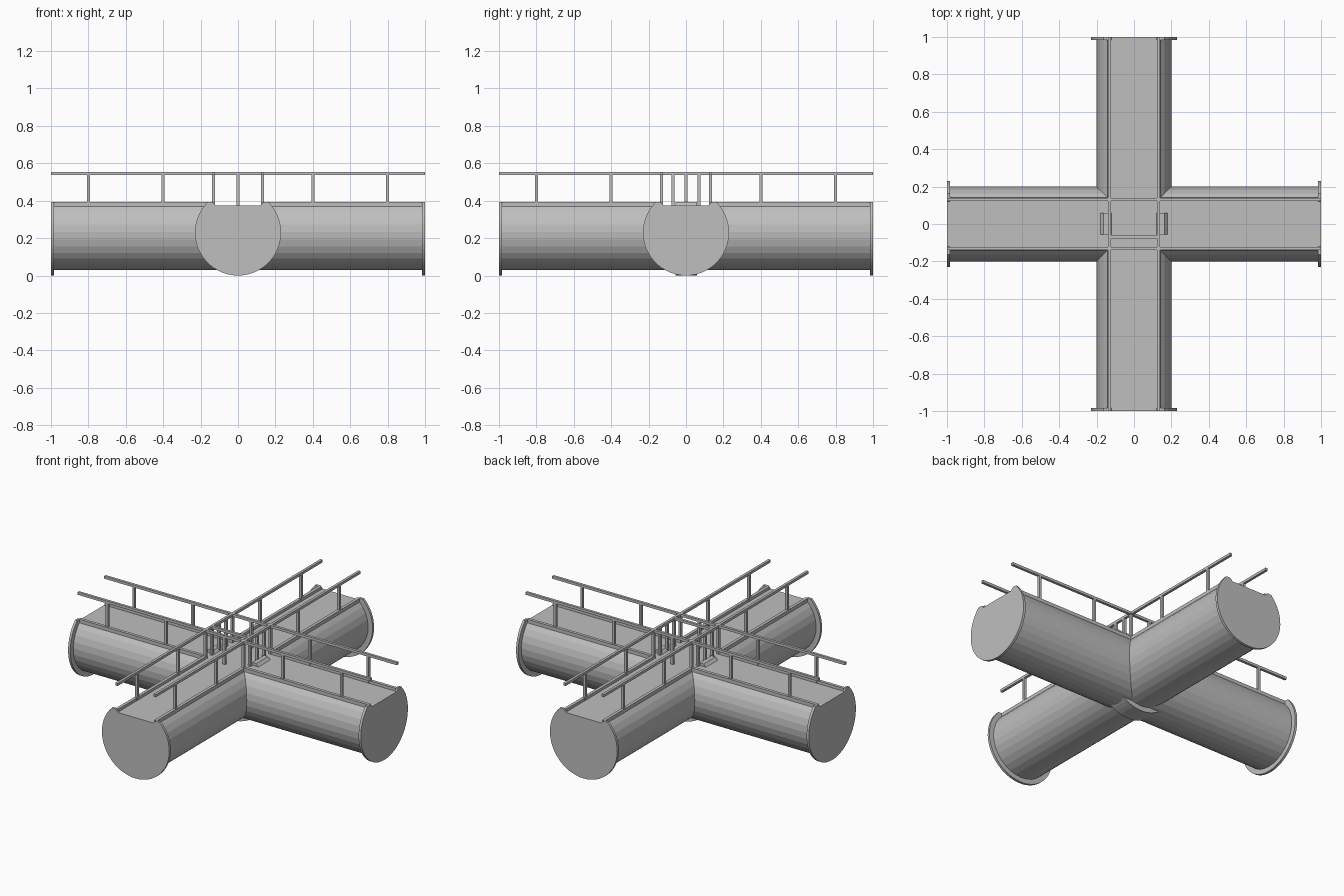
import bpy, bmesh, math
from mathutils import Matrix, Vector

if "Cube" in bpy.data.objects:
    bpy.data.objects.remove(bpy.data.objects["Cube"])

ZC, R, RF = 0.23, 0.20, 0.23      # tube axis height, tube radius, flange radius
FLOOR, CURB = 0.375, 0.392        # walkway and kerb heights
RAIL = 0.13                       # railing offset from the walkway centre

grey = bpy.data.materials.new("plain grey")
grey.diffuse_color = (0.52, 0.52, 0.52, 1)
grey.use_nodes = True
grey.node_tree.nodes["Principled BSDF"].inputs["Base Color"].default_value = grey.diffuse_color


def finish(bm, name):
    bmesh.ops.remove_doubles(bm, verts=bm.verts, dist=1e-5)
    bmesh.ops.recalc_face_normals(bm, faces=bm.faces)
    me = bpy.data.meshes.new(name)
    bm.to_mesh(me)
    bm.free()
    me.materials.append(grey)
    ob = bpy.data.objects.new(name, me)
    bpy.context.collection.objects.link(ob)
    return ob


def box(bm, lo, hi, turn=0):
    m = Matrix.Rotation(turn, 4, 'Z')
    size = [b - a for a, b in zip(lo, hi)]
    mid = Vector([(a + b) / 2 for a, b in zip(lo, hi)])
    bmesh.ops.create_cube(bm, size=1, matrix=m @ Matrix.Translation(mid) @ Matrix.Diagonal((*size, 1)))


def arc(r, z, n):
    """Open circle below height z, from the right edge round the bottom to the left edge."""
    a = math.asin((z - ZC) / r)
    span = math.pi + 2 * a
    return [(r * math.cos(a - span * i / n), ZC + r * math.sin(a - span * i / n)) for i in range(n + 1)]


def loft(bm, prof, s0, s1, turn=0, caps=True):
    """Extrude a (side, height) profile between the positions s0(side) and s1."""
    m = Matrix.Rotation(turn, 4, 'Z')
    a = [bm.verts.new(m @ Vector((u, s0(u), z))) for u, z in prof]
    b = [bm.verts.new(m @ Vector((u, s1, z))) for u, z in prof]
    n = len(prof)
    for i in range(n):
        j = (i + 1) % n
        bm.faces.new((a[i], a[j], b[j], b[i]))
    if caps:
        bm.faces.new(a[::-1])
        bm.faces.new(b)


quarters = [k * math.pi / 2 for k in range(4)]

# four tube arms mitred together at the crossing, flat walkway on top
bm = bmesh.new()
tube = arc(R, FLOOR, 24) + [(0, FLOOR)]
for q in quarters:
    loft(bm, tube, abs, 0.985, q, caps=False)
finish(bm, "crossing_tubes")

# end flanges with a notch for the walkway
notch = [(-0.135, CURB), (-0.12, FLOOR), (0.12, FLOOR), (0.135, CURB)]
flange = arc(RF, CURB, 40) + notch
bm = bmesh.new()
for q in quarters:
    loft(bm, flange, lambda u: 0.985, 1.0, q)
finish(bm, "end_flanges")

# wide band around the middle of the crossing
bm = bmesh.new()
loft(bm, flange, lambda u: -0.055, 0.06)
finish(bm, "centre_band")

# kerbs along both edges of each arm
bm = bmesh.new()
for q in quarters:
    for s in (-1, 1):
        u = sorted((s * 0.123, s * 0.142))
        box(bm, (u[0], 0.123, FLOOR - 0.01), (u[1], 0.99, CURB), q)
finish(bm, "walkway_kerbs")

# handrails and posts along both walkways
t = 0.008
bm = bmesh.new()
for q in (0, math.pi / 2):
    for s in (-RAIL, RAIL):
        box(bm, (s - t, -1, 0.538), (s + t, 1, 0.554), q)
finish(bm, "handrails")

bm = bmesh.new()
for q in (0, math.pi / 2):
    for s in (-RAIL, RAIL):
        for p in (-0.8, -0.4, 0, 0.4, 0.8):
            box(bm, (s - t, p - t, FLOOR - 0.005), (s + t, p + t, 0.54), q)
finish(bm, "rail_posts")

# short posts and cross bar at the centre
bm = bmesh.new()
for x in (-RAIL, RAIL):
    for y in (-RAIL, -0.07, 0.07, RAIL):
        box(bm, (x - t, y - t, FLOOR - 0.005), (x + t, y + t, 0.54))
box(bm, (-RAIL, -0.07 - t, 0.538), (RAIL, -0.07 + t, 0.554))
finish(bm, "centre_posts")
